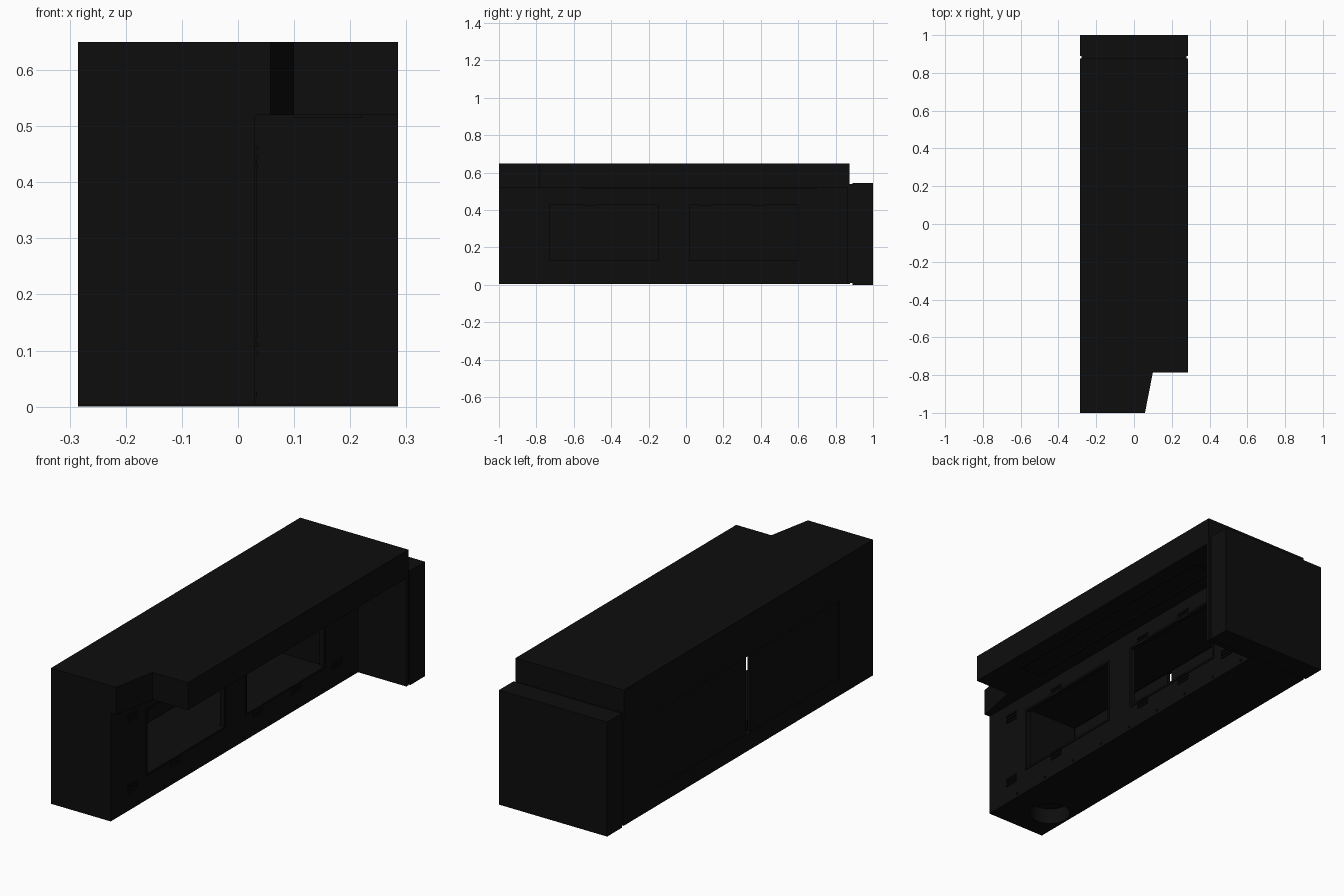
import bpy, bmesh
from mathutils import Vector

cube = bpy.data.objects.get("Cube")
if cube:
    bpy.data.objects.remove(cube, do_unlink=True)


def material(name, value):
    mat = bpy.data.materials.new(name)
    mat.use_nodes = True
    color = (value, value, value, 1)
    mat.diffuse_color = color
    mat.node_tree.nodes["Principled BSDF"].inputs["Base Color"].default_value = color
    return mat


BLACK = material("near black", 0.004)


def finish(name, bm):
    bmesh.ops.recalc_face_normals(bm, faces=bm.faces)
    mesh = bpy.data.meshes.new(name)
    bm.to_mesh(mesh)
    bm.free()
    mesh.materials.append(BLACK)
    obj = bpy.data.objects.new(name, mesh)
    bpy.context.collection.objects.link(obj)
    return obj


def add_box(bm, x, y, z):
    verts = bmesh.ops.create_cube(bm, size=1)["verts"]
    for v in verts:
        v.co = Vector([(lo + hi) / 2 + c * (hi - lo) for c, (lo, hi) in zip(v.co, (x, y, z))])


def boxes(name, *parts):
    bm = bmesh.new()
    for part in parts:
        add_box(bm, *part)
    return finish(name, bm)


def prism(name, outline, z0, z1):
    bm = bmesh.new()
    face = bm.faces.new([bm.verts.new((x, y, z0)) for x, y in outline])
    top = bmesh.ops.extrude_face_region(bm, geom=[face])["geom"]
    for v in top:
        if isinstance(v, bmesh.types.BMVert):
            v.co.z = z1
    return finish(name, bm)


def cut(target, cutter):
    mod = target.modifiers.new("cut", "BOOLEAN")
    mod.operation = "DIFFERENCE"
    mod.solver = "EXACT"
    mod.object = cutter
    bpy.context.view_layer.objects.active = target
    bpy.ops.object.modifier_apply(modifier=mod.name)
    bpy.data.objects.remove(cutter, do_unlink=True)


SIDE, WALL = 0.285, 0.03
WINDOWS = [(-0.73, -0.15), (0.02, 0.60)]

# Main hollow body
body = boxes("body", ((-SIDE, WALL), (-1, 0.875), (0.004, 0.52)))
cut(body, boxes("cavity", ((-0.3, 0.01), (-0.74, 0.61), (0.13, 0.45))))
cut(body, boxes("rear_opening", ((-0.3, -0.262), (-0.745, 0.615), (0.085, 0.455))))
for span in WINDOWS:
    cut(body, boxes("window_opening", ((-0.05, 0.06), span, (0.13, 0.43))))

# Round socket in the underside
bm = bmesh.new()
bmesh.ops.create_cone(bm, cap_ends=True, segments=32, radius1=0.092, radius2=0.092, depth=0.16)
bmesh.ops.translate(bm, vec=(-0.183, -0.82, 0), verts=bm.verts)
cut(body, finish("socket", bm))

# Pair of panels closing the far side, with a narrow gap
boxes("side_panels",
      ((-0.282, -0.267), (-0.742, -0.08), (0.088, 0.452)),
      ((-0.282, -0.267), (-0.05, 0.612), (0.088, 0.452)))

# Overhanging roof with a notched front corner
prism("roof", [(-SIDE, -1), (0.058, -1), (0.1, -0.785), (SIDE, -0.785),
               (SIDE, 0.875), (-SIDE, 0.875)], 0.52, 0.65)

# Back block and the recessed joint in front of it
boxes("back_block", ((-SIDE, SIDE), (0.89, 1), (0, 0.545)))
boxes("back_joint", ((-SIDE + 0.008, SIDE - 0.008), (0.87, 0.892), (0.01, 0.54)))
boxes("back_bulkhead", ((-SIDE, SIDE), (0.86, 0.876), (0.004, 0.525)))


def frame(axis_a, axis_b, rim):
    (a0, a1), (b0, b1) = axis_a, axis_b
    return [((a0, a1), (b0, b0 + rim)), ((a0, a1), (b1 - rim, b1)),
            ((a0, a0 + rim), (b0, b1)), ((a1 - rim, a1), (b0, b1))]


# Thin window trims
for name, (y0, y1) in zip(("front_window_trim", "back_window_trim"), WINDOWS):
    boxes(name, *[((0.028, 0.034), y, z) for y, z in
                  frame((y0 - 0.01, y1 + 0.01), (0.12, 0.44), 0.01)])

# Rail frame under the overhang
boxes("ceiling_rail", *[(x, y, (0.514, 0.522)) for x, y in
                        frame((0.1, 0.22), (-0.56, 0.7), 0.012)])

# Groups of three short ribs above and below the windows
ribs = []
for y in (-0.84, -0.52, 0.1, 0.39, 0.7):
    for z in (0.11, 0.445):
        for step in (-1, 0, 1):
            h = z + step * 0.016
            ribs.append(((0.028, 0.036), (y - 0.035, y + 0.035), (h - 0.004, h + 0.004)))
boxes("wall_ribs", *ribs)

# Small rivets along the wall base
boxes("wall_rivets", *[((0.028, 0.034), (y / 10 - 0.004, y / 10 + 0.004), (0.018, 0.026))
                       for y in range(-8, 9, 2)])
